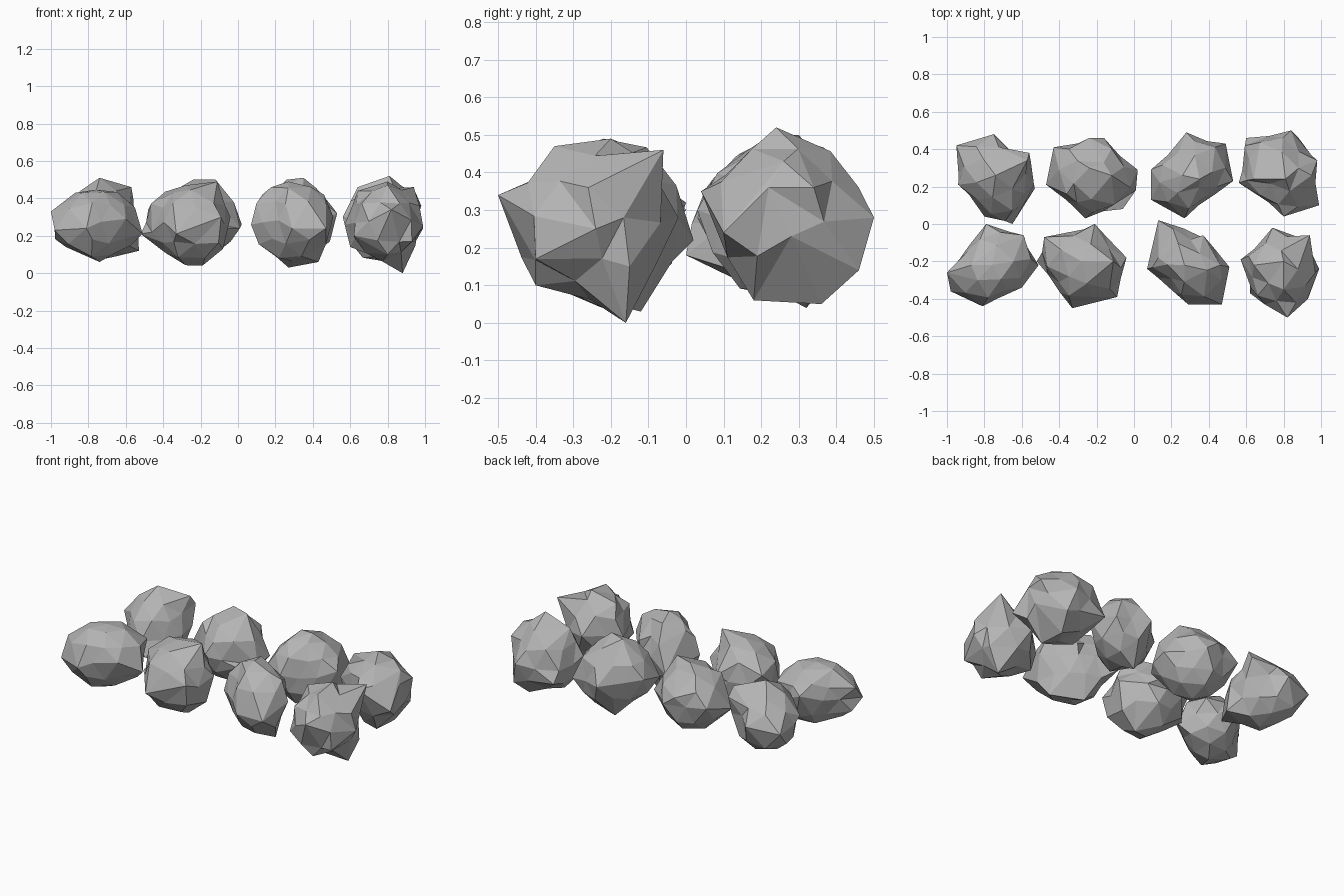
import bpy, bmesh, math, random
from mathutils import Vector
from mathutils.geometry import intersect_line_line_2d

if "Cube" in bpy.data.objects:
    bpy.data.objects.remove(bpy.data.objects["Cube"])

# Single stone colour
stone = bpy.data.materials.new("stone grey")
stone.use_nodes = True
grey = (0.46, 0.46, 0.46, 1)
stone.diffuse_color = grey
stone.node_tree.nodes["Principled BSDF"].inputs["Base Color"].default_value = grey


def reach(rim, centre, angle):
    """Distance from the centre to the rim polygon along an angle."""
    ray = Vector((math.cos(angle), math.sin(angle)))
    for a, b in zip(rim, rim[1:] + rim[:1]):
        hit = intersect_line_line_2d(centre, centre + ray, a.xy, b.xy)
        if hit:
            return (hit - centre).length
    return 0.2


def rock(name, seed, floor, roof, rim, knobs):
    """Faceted boulder: icosphere fitted to a rim and height, with pulled-out knobs (hundredths)."""
    rng = random.Random(seed)
    rim = [Vector(p) / 100 for p in rim]
    knobs = [Vector(p) / 100 for p in knobs]
    low = [min(p[i] for p in rim) for i in range(2)] + [floor / 100]
    high = [max(p[i] for p in rim) for i in range(2)] + [roof / 100]
    centre = (Vector(low) + Vector(high)) / 2
    half_height = (roof - floor) / 200

    bm = bmesh.new()
    bmesh.ops.create_icosphere(bm, subdivisions=2, radius=1)
    turn = rng.uniform(0, math.tau)
    for v in bm.verts:
        angle = math.atan2(v.co.y, v.co.x) + turn
        size = rng.uniform(0.93, 1.0)
        r = reach(rim, centre.xy, angle) * v.co.xy.length * size
        v.co = centre + Vector((r * math.cos(angle), r * math.sin(angle),
                                v.co.z * half_height * size))
        v.co += Vector([rng.uniform(-1, 1) for _ in range(3)]) * 0.01

    # Pull the closest free corner onto every key point
    free = set(bm.verts)
    for p in rim + knobs:
        v = min(free, key=lambda w: (w.co - p).length)
        v.co = p
        free.remove(v)

    # Lift dented corners so facets stay broad
    for v in free:
        mean = sum((e.other_vert(v).co for e in v.link_edges), Vector()) / len(v.link_edges)
        out = (v.co - centre).normalized()
        v.co += out * max(0, (mean - v.co).dot(out))

    mesh = bpy.data.meshes.new(name)
    bm.to_mesh(mesh)
    bm.free()
    mesh.materials.append(stone)
    bpy.context.collection.objects.link(bpy.data.objects.new(name, mesh))


# Back row, from the right side to the left
rock("back_rock_far_right", 1, 7, 48,
     [(-95, 42, 28), (-75, 48, 30), (-67, 40, 32), (-56, 38, 40), (-53, 19, 12),
      (-65, 0, 18), (-80, 4, 24), (-94, 21, 32)],
     [(-74, 26, 51), (-57, 34, 46)])
rock("back_rock_mid_right", 2, 6, 49,
     [(-43, 41, 30), (-24, 46, 34), (-16, 46, 28), (2, 29, 26), (1, 18, 24),
      (-6, 8, 24), (-26, 3, 28), (-47, 21, 24)],
     [(-12, 26, 50), (-24, 30, 50), (-36, 16, 42)])
rock("back_rock_mid_left", 3, 6, 50,
     [(9, 29, 30), (28, 49, 28), (49, 43, 26), (53, 23, 32),
      (27, 3, 30), (9, 13, 26)],
     [(35, 24, 51), (26, 26, 50), (27, 32, 4)])
rock("back_rock_far_left", 4, 6, 49,
     [(60, 46, 20), (84, 50, 28), (88, 46, 14), (98, 34, 36), (99, 10, 24),
      (80, 4, 35), (56, 22, 30)],
     [(81, 24, 52), (95, 26, 43), (84, 36, 5), (64, 24, 46), (97, 22, 36),
      (97, 28, 23), (84, 18, 6)])

# Front row, from the right side to the left
rock("front_rock_far_right", 5, 6, 47,
     [(-79, 0, 32), (-59, -6, 34), (-51, -22, 21), (-60, -34, 29),
      (-81, -44, 24), (-98, -36, 23), (-100, -26, 33)],
     [(-87, -22, 43), (-74, -22, 6), (-92, -24, 14)])
rock("front_rock_mid_right", 6, 5, 48,
     [(-21, 0, 30), (-4, -18, 30), (-9, -39, 30), (-33, -45, 21),
      (-46, -27, 22), (-52, -20, 21), (-48, -7, 34)],
     [(-28, -20, 47), (-11, -20, 49), (-19, -22, 4), (-39, -20, 11), (-8, -20, 13)])
rock("front_rock_mid_left", 7, 5, 50,
     [(13, 2, 22), (37, -6, 34), (51, -23, 30), (47, -43, 24),
      (29, -43, 24), (7, -24, 26)],
     [(13, -18, 42), (27, -22, 49), (27, -12, 3), (43, -24, 6), (46, -22, 42)])
rock("front_rock_far_left", 8, 7, 48,
     [(74, -2, 28), (94, -6, 46), (99, -24, 25), (93, -40, 17),
      (82, -50, 34), (62, -37, 20), (57, -19, 26)],
     [(80, -35, 47), (80, -20, 49), (88, -16, 0), (64, -22, 44), (60, -20, 14),
      (80, -40, 10), (97, -26, 36), (95, -15, 15)])
